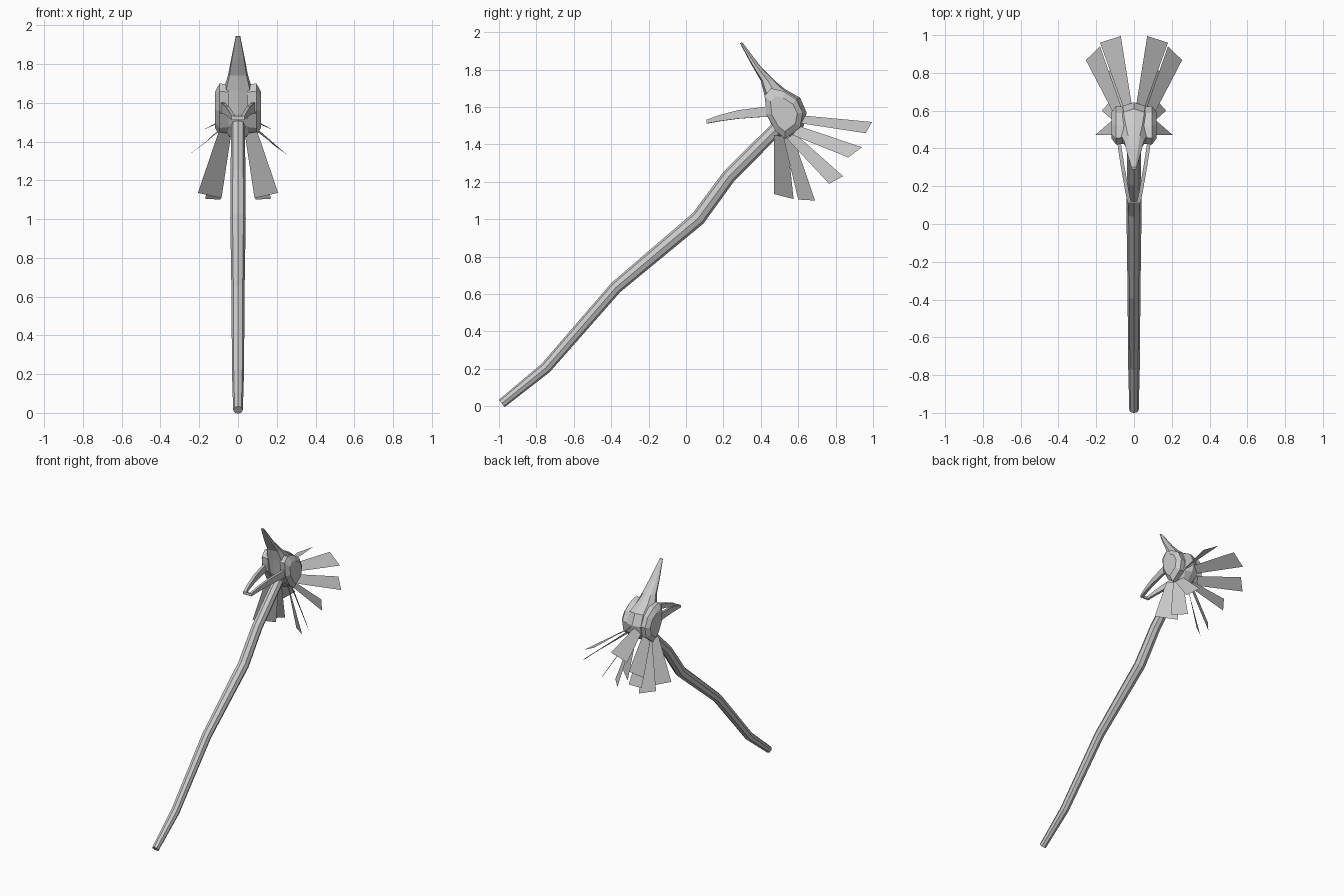
import bpy, bmesh, math
from mathutils import Vector

cube = bpy.data.objects.get("Cube")
if cube:
    bpy.data.objects.remove(cube)

grey = bpy.data.materials.new("plain grey")
grey.use_nodes = True
grey.diffuse_color = (0.6, 0.6, 0.6, 1)
grey.node_tree.nodes["Principled BSDF"].inputs["Base Color"].default_value = (0.6, 0.6, 0.6, 1)


def finish(name, bm, closed=True):
    if closed:
        bmesh.ops.recalc_face_normals(bm, faces=bm.faces)
    mesh = bpy.data.meshes.new(name)
    bm.to_mesh(mesh)
    bm.free()
    mesh.materials.append(grey)
    obj = bpy.data.objects.new(name, mesh)
    bpy.context.collection.objects.link(obj)
    return obj


def loft(name, rings):
    """Skin a list of equal-sized point rings and cap both ends."""
    bm = bmesh.new()
    loops = [[bm.verts.new(p) for p in ring] for ring in rings]
    n = len(loops[0])
    for a, b in zip(loops, loops[1:]):
        for i in range(n):
            j = (i + 1) % n
            bm.faces.new((a[i], a[j], b[j], b[i]))
    bm.faces.new(loops[0])
    bm.faces.new(loops[-1])
    return finish(name, bm)


# Crooked eight-sided shaft: y, z, radius
path = [(-0.985, 0.015, 0.025), (-0.75, 0.205, 0.031), (-0.375, 0.635, 0.034),
        (0.065, 1.005, 0.04), (0.23, 1.23, 0.038), (0.53, 1.53, 0.036)]
rings = []
for k, (y, z, r) in enumerate(path):
    before, after = path[max(k - 1, 0)], path[min(k + 1, len(path) - 1)]
    along = Vector((0, after[0] - before[0], after[1] - before[1])).normalized()
    up = Vector((1, 0, 0)).cross(along)
    rings.append([Vector((r * math.cos(a), y, z)) + up * r * math.sin(a)
                  for a in (math.tau * i / 8 for i in range(8))])
loft("shaft", rings)

# Skull and upper beak: crown y, z, throat y, z, half width
sections = [(0.302, 1.945, 0.288, 1.942, 0.012), (0.40, 1.815, 0.348, 1.83, 0.036),
            (0.475, 1.74, 0.40, 1.74, 0.052), (0.53, 1.695, 0.42, 1.66, 0.072),
            (0.61, 1.65, 0.43, 1.60, 0.092), (0.645, 1.57, 0.44, 1.54, 0.098),
            (0.63, 1.50, 0.47, 1.48, 0.09), (0.58, 1.45, 0.52, 1.42, 0.05)]
outline = [(0, 1), (0.6, 0.9), (1, 0.5), (0.85, 0.12), (0, 0),
           (-0.85, 0.12), (-1, 0.5), (-0.6, 0.9)]
loft("skull_and_upper_beak",
     [[(w * u, by + (ty - by) * t, bz + (tz - bz) * t) for u, t in outline]
      for ty, tz, by, bz, w in sections])

# Raised cheek plate on each side of the skull
cheek = [(0.42, 1.66), (0.455, 1.70), (0.52, 1.685), (0.59, 1.64), (0.625, 1.57),
         (0.61, 1.49), (0.53, 1.43), (0.48, 1.47), (0.43, 1.56)]
cy, cz = 0.525, 1.56
for side, label in ((1, "left"), (-1, "right")):
    loft(label + "_cheek",
         [[(side * x, cy + (y - cy) * s, cz + (z - cz) * s) for y, z in cheek]
          for x, s in ((0.05, 0.95), (0.095, 1), (0.118, 0.7))])

# Open lower jaw, two arms meeting at the tip: x, y, z, height
arm = [(0.085, 0.48, 1.575, 0.06), (0.075, 0.40, 1.572, 0.052), (0.056, 0.28, 1.56, 0.045),
       (0.038, 0.18, 1.54, 0.032), (0.025, 0.115, 1.522, 0.02)]
t = 0.009
jaw = []
for side, stations in ((1, arm), (-1, arm[::-1])):
    for x, y, z, h in stations:
        jaw.append([(side * (x + t), y - t / 2, z + h / 2), (side * (x - t), y + t / 2, z + h / 2),
                    (side * (x - t), y + t / 2, z - h / 2), (side * (x + t), y - t / 2, z - h / 2)])
loft("lower_jaw", jaw)

# Fan of flat feathers: two root corners, then two end corners
feathers = {
    "upper": [(0.01, 0.62, 1.555), (0.05, 0.60, 1.515), (0.18, 0.96, 1.46), (0.07, 0.995, 1.52)],
    "outer": [(0.06, 0.60, 1.50), (0.10, 0.57, 1.45), (0.255, 0.868, 1.33), (0.18, 0.94, 1.385)],
    "middle": [(0.04, 0.58, 1.46), (0.08, 0.54, 1.43), (0.165, 0.765, 1.19), (0.11, 0.84, 1.23)],
    "lower": [(0.04, 0.57, 1.45), (0.08, 0.52, 1.44), (0.17, 0.60, 1.105), (0.09, 0.69, 1.10)],
    "front": [(0.035, 0.54, 1.44), (0.10, 0.47, 1.45), (0.207, 0.47, 1.135), (0.085, 0.575, 1.108)],
}
for name, corners in feathers.items():
    for side, label in ((1, "left"), (-1, "right")):
        bm = bmesh.new()
        verts = [bm.verts.new((side * x, y, z)) for x, y, z in corners]
        bm.faces.new(verts[::side])
        finish(f"{label}_{name}_feather", bm, closed=False)
